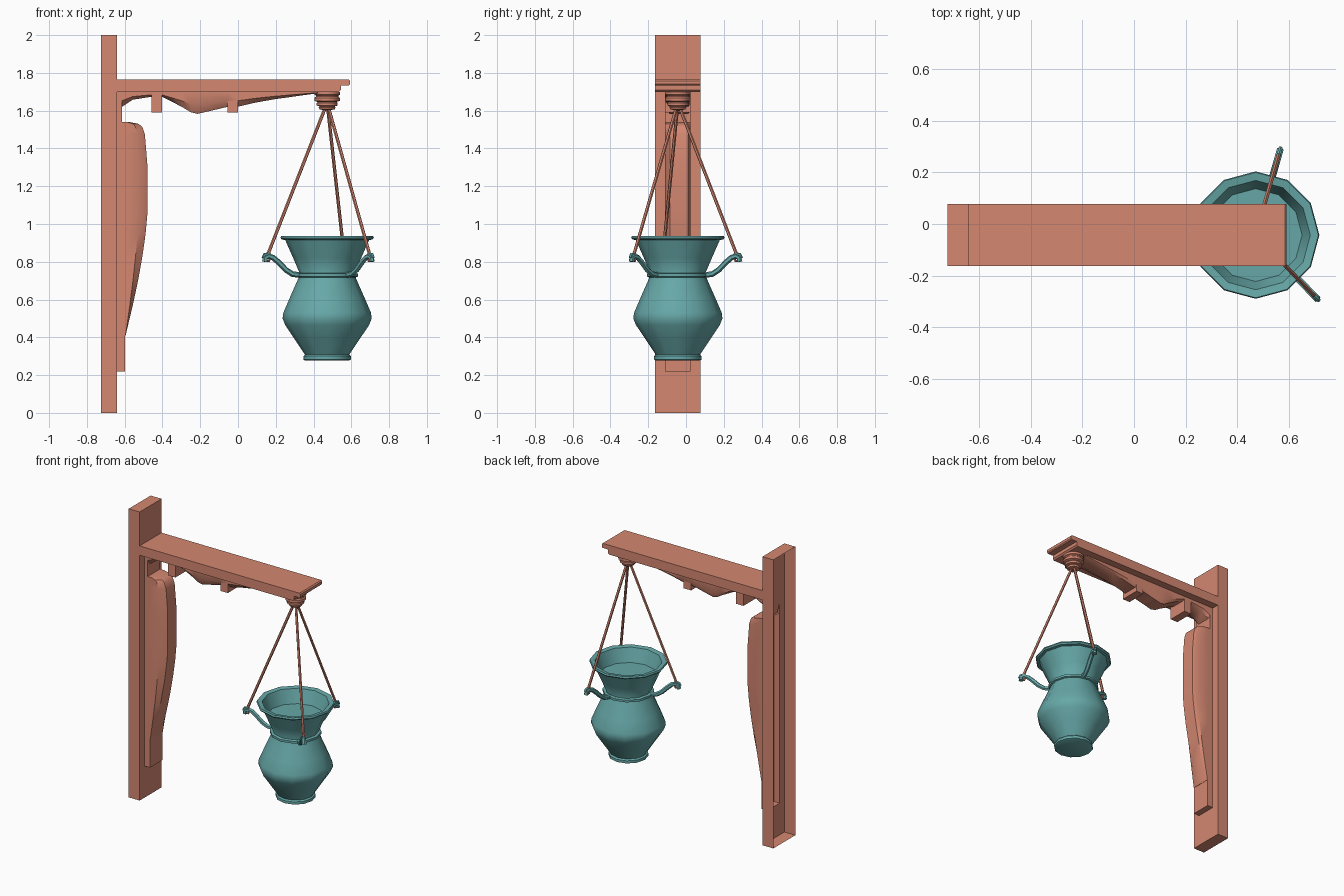
import bpy, bmesh, math
from mathutils import Vector

if "Cube" in bpy.data.objects:
    bpy.data.objects.remove(bpy.data.objects["Cube"])


def material(name, rgb):
    m = bpy.data.materials.new(name)
    m.diffuse_color = (*rgb, 1)
    m.use_nodes = True
    m.node_tree.nodes["Principled BSDF"].inputs["Base Color"].default_value = m.diffuse_color
    return m


CLAY = material("terracotta", (0.66, 0.245, 0.165))
TEAL = material("teal", (0.135, 0.39, 0.39))
CX, CY = 0.472, -0.043          # axis of the hanging pot


def finish(name, verts, faces, mat, angle=None):
    bm = bmesh.new()
    vs = [bm.verts.new(v) for v in verts]
    for f in faces:
        bm.faces.new([vs[i] for i in f])
    bmesh.ops.remove_doubles(bm, verts=bm.verts, dist=1e-5)
    bmesh.ops.recalc_face_normals(bm, faces=bm.faces)
    me = bpy.data.meshes.new(name)
    bm.to_mesh(me)
    bm.free()
    me.materials.append(mat)
    ob = bpy.data.objects.new(name, me)
    bpy.context.collection.objects.link(ob)
    if angle:
        bpy.ops.object.select_all(action='DESELECT')
        ob.select_set(True)
        bpy.context.view_layer.objects.active = ob
        bpy.ops.object.shade_smooth_by_angle(angle=math.radians(angle))
    return ob


def loft(name, rings, mat, closed=True, start=True, end=True, angle=None):
    """Skin a series of equal-length cross-sections."""
    n = len(rings[0])
    verts = [v for r in rings for v in r]
    faces = [(i * n + j, i * n + (j + 1) % n, (i + 1) * n + (j + 1) % n, (i + 1) * n + j)
             for i in range(len(rings) - 1) for j in range(n if closed else n - 1)]
    if start:
        faces.append(tuple(range(n)))
    if end:
        faces.append(tuple((len(rings) - 1) * n + j for j in range(n)))
    return finish(name, verts, faces, mat, angle)


def block(name, x0, x1, y0, y1, z0, z1, open_back=False):
    rings = [[(x, y0, z0), (x, y1, z0), (x, y1, z1), (x, y0, z1)] for x in (x0, x1)]
    return loft(name, rings, CLAY, start=not open_back)


def lathe(name, profile, n, mat, start=True, end=True, angle=None):
    rings = [[(CX + r * math.cos(2 * math.pi * j / n), CY + r * math.sin(2 * math.pi * j / n), z)
              for j in range(n)] for r, z in profile]
    return loft(name, rings, mat, start=start, end=end, angle=angle)


def tube(name, path, radius, n, mat):
    path = [Vector(p) for p in path]
    rings = []
    for i, p in enumerate(path):
        t = (path[min(i + 1, len(path) - 1)] - path[max(i - 1, 0)]).normalized()
        side = t.cross(Vector((p.y - CY, CX - p.x, 0))).normalized()
        up = t.cross(side)
        rings.append([p + radius * (math.cos(a) * side + math.sin(a) * up)
                      for a in (2 * math.pi * j / n for j in range(n))])
    return loft(name, rings, mat, angle=50)


# Post: a channel open at the back, slotted where the arm and brace join
Y0, Y1, XB, XF = -0.163, 0.077, -0.724, -0.64
S0, S1 = -0.112, 0.025
bands = [(0, 0.22, [(Y0, Y1)]), (0.22, 1.70, [(Y0, S0), (S1, Y1)]),
         (1.765, 2, [(Y0, Y1)])]
verts = [(XB, Y0, 0), (XF, Y0, 0), (XF, Y1, 0), (XB, Y1, 0),
         (XB, Y0, 2), (XF, Y0, 2), (XF, Y1, 2), (XB, Y1, 2)]
faces = [(0, 1, 2, 3), (4, 5, 6, 7), (0, 1, 5, 4), (3, 2, 6, 7)]
for z0, z1, spans in bands:
    for a, b in spans:
        k = len(verts)
        verts += [(XF, a, z0), (XF, b, z0), (XF, b, z1), (XF, a, z1)]
        faces.append((k, k + 1, k + 2, k + 3))
finish("post", verts, faces, CLAY)

# Arm: stepped plank with softened end
outline = [(XF, 1.70), (0.535, 1.70), (0.545, 1.71), (0.545, 1.733), (0.585, 1.733),
           (0.592, 1.74), (0.592, 1.758), (0.585, 1.765), (XF, 1.765)]
loft("arm", [[(x, y, z) for x, z in outline] for y in (Y0, Y1)], CLAY)


def ridge_section(depth, c):
    """Chamfered section as (y, share of depth) pairs."""
    return [(S0, 0), (S0, 0.6 * depth), (S0 + c, depth),
            (S1 - 0.5 * c, depth), (S1, 0.75 * depth), (S1, 0)]


# Carved bracket below the arm
carving = [(-0.64, 0.15), (-0.615, 0.08), (-0.557, 0.042), (-0.456, 0.026), (-0.40, 0.028),
           (-0.345, 0.055), (-0.29, 0.084), (-0.25, 0.108), (-0.215, 0.117), (-0.15, 0.102),
           (-0.056, 0.08), (0.007, 0.077), (0.09, 0.058), (0.19, 0.04), (0.42, 0.008)]
loft("arm_bracket", [[(x, y, 1.70 - d) for y, d in ridge_section(dep, 0.025)]
                     for x, dep in carving], CLAY, angle=35)
for x0, x1 in ((-0.458, -0.402), (-0.056, 0)):
    block("bracket_peg", x0, x1, S0, S1, 1.59, 1.70)

# Upright brace: backing strip and swelling front
block("brace_strip", XF, -0.597, S0, S1, 0.22, 1.54, open_back=True)
block("brace_strip_top", XF, -0.615, S0, S1, 1.54, 1.70, open_back=True)
swell = [(0.41, 0.002), (0.57, 0.04), (0.70, 0.068), (0.835, 0.092), (0.95, 0.108),
         (1.05, 0.117), (1.315, 0.117), (1.475, 0.104), (1.515, 0.09), (1.53, 0.07), (1.54, 0.02)]
loft("brace", [[(-0.597 + d, y, z) for y, d in ridge_section(dep, 0.028)]
               for z, dep in swell], CLAY, closed=False, angle=35)

# Stepped knob under the arm
lathe("hanging_knob", [(0.068, 1.70), (0.068, 1.685), (0.06, 1.68), (0.06, 1.674), (0.067, 1.668),
                       (0.067, 1.652), (0.05, 1.646), (0.056, 1.64), (0.056, 1.627),
                       (0.04, 1.623), (0.045, 1.618), (0.04, 1.607), (0.015, 1.602)],
      12, CLAY, angle=40)

# Pot: outer wall, lip, inner wall and inner surface
lathe("pot", [(0.118, 0.278), (0.126, 0.282), (0.126, 0.30), (0.117, 0.308), (0.175, 0.395),
              (0.222, 0.465), (0.236, 0.50), (0.232, 0.53), (0.20, 0.605), (0.158, 0.70),
              (0.15, 0.72), (0.145, 0.738), (0.18, 0.82), (0.222, 0.915), (0.24, 0.918),
              (0.247, 0.927), (0.243, 0.937), (0.212, 0.932), (0.18, 0.84)], 12, TEAL, angle=40)
lathe("neck_ring", [(0.152, 0.718), (0.163, 0.722), (0.163, 0.737), (0.145, 0.742)],
      12, TEAL, start=False, end=False, angle=40)

# Three hooks with their suspension cords
for deg in (74, -46, -166):
    a = math.radians(deg)

    def at(r, z):
        return (CX + r * math.cos(a), CY + r * math.sin(a), z)

    tube("hook", [at(0.15, 0.73), at(0.19, 0.735), at(0.225, 0.757), at(0.265, 0.797),
                  at(0.295, 0.822), at(0.32, 0.83), at(0.337, 0.822), at(0.34, 0.80)],
         0.015, 6, TEAL)
    tube("hook_curl", [at(0.30, 0.82), at(0.318, 0.843), at(0.342, 0.838), at(0.35, 0.82)],
         0.009, 6, TEAL)
    tube("cord", [at(0.012, 1.612), at(0.325, 0.835)], 0.009, 6, CLAY)
    tube("cord_loop", [at(0.32, 0.845), at(0.338, 0.83), at(0.336, 0.805), at(0.318, 0.803),
                       at(0.312, 0.82), at(0.32, 0.845)], 0.007, 5, CLAY)
